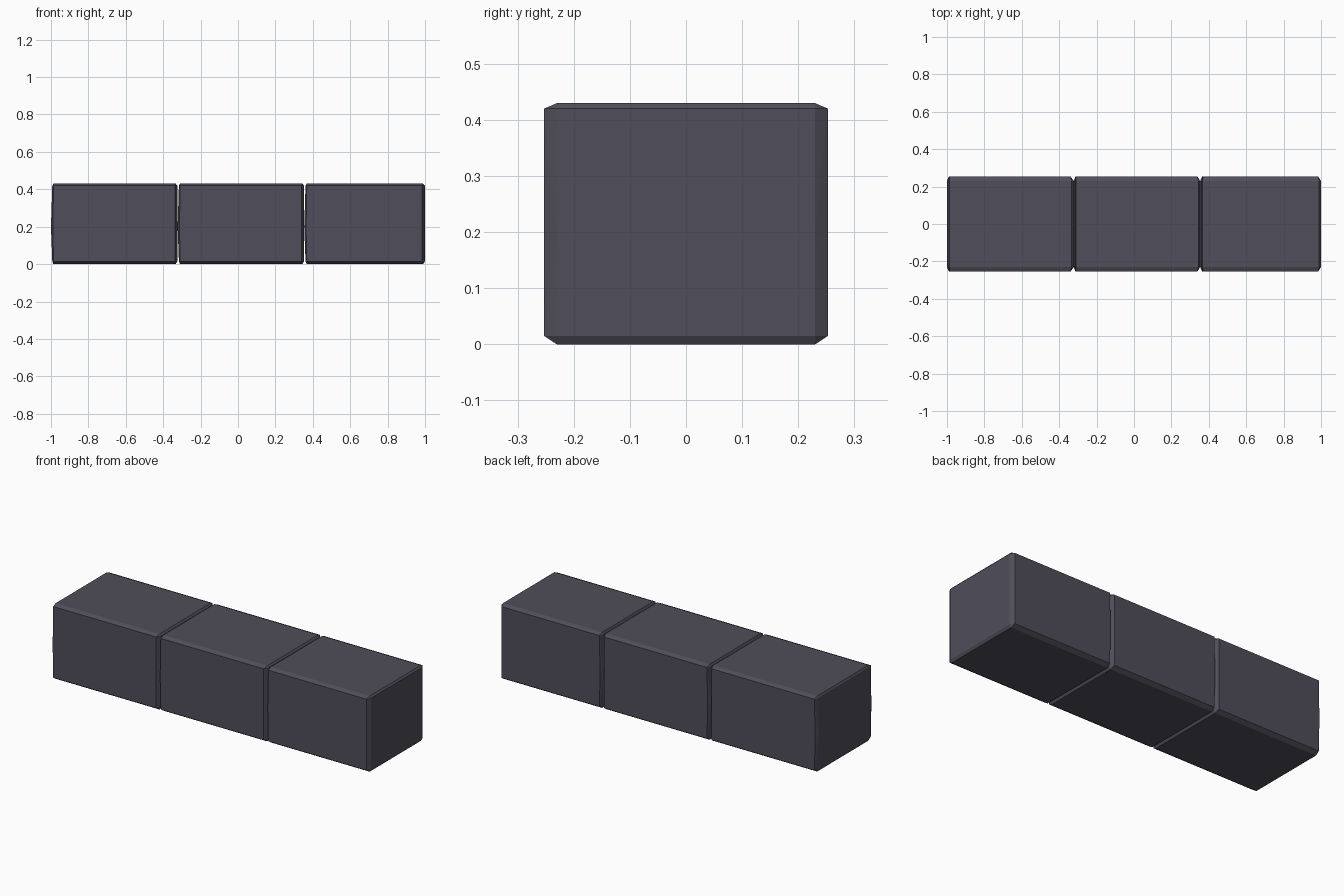
import bpy, bmesh

if "Cube" in bpy.data.objects:
    bpy.data.objects.remove(bpy.data.objects["Cube"])

# Dark stone colour shared by all blocks
stone = bpy.data.materials.new("dark_stone")
stone.diffuse_color = (0.08, 0.075, 0.1, 1)
stone.use_nodes = True
stone.node_tree.nodes["Principled BSDF"].inputs["Base Color"].default_value = stone.diffuse_color

HALF_Y, FACE_Y = 0.253, 0.23      # outer side and start of its chamfer
TOP, FACE_TOP, FACE_BOT = 0.43, 0.42, 0.015


def block(name, x0, x1):
    """Chamfered block whose left end bows out slightly at mid height."""
    pts = []
    for s in (-1, 1):
        # end faces
        for z in (FACE_BOT, FACE_TOP):
            pts += [(x0 + 0.007, s * FACE_Y, z), (x1 - 0.001, s * FACE_Y, z)]
        pts += [(x0, s * FACE_Y, 0.2), (x1, s * FACE_Y, 0.2)]
        # front and back faces
        for z in (FACE_BOT, FACE_TOP):
            pts += [(x0 + 0.014, s * HALF_Y, z), (x1 - 0.015, s * HALF_Y, z)]
        pts += [(x0 + 0.01, s * HALF_Y, 0.2), (x1 - 0.015, s * HALF_Y, 0.2)]
        # top and bottom faces
        for z in (0, TOP):
            pts += [(x0 + 0.013, s * FACE_Y, z), (x1 - 0.01, s * FACE_Y, z)]
    bm = bmesh.new()
    for p in pts:
        bm.verts.new(p)
    bmesh.ops.convex_hull(bm, input=bm.verts[:])
    bmesh.ops.dissolve_limit(bm, angle_limit=0.01, verts=bm.verts[:], edges=bm.edges[:])
    bmesh.ops.recalc_face_normals(bm, faces=bm.faces[:])
    mesh = bpy.data.meshes.new(name)
    bm.to_mesh(mesh)
    bm.free()
    mesh.materials.append(stone)
    bpy.context.collection.objects.link(bpy.data.objects.new(name, mesh))


# Row of three blocks, the last one cut a little shorter
block("left_block", -1.0, -0.323)
block("middle_block", -0.323, 0.354)
block("right_block", 0.354, 1.0)
